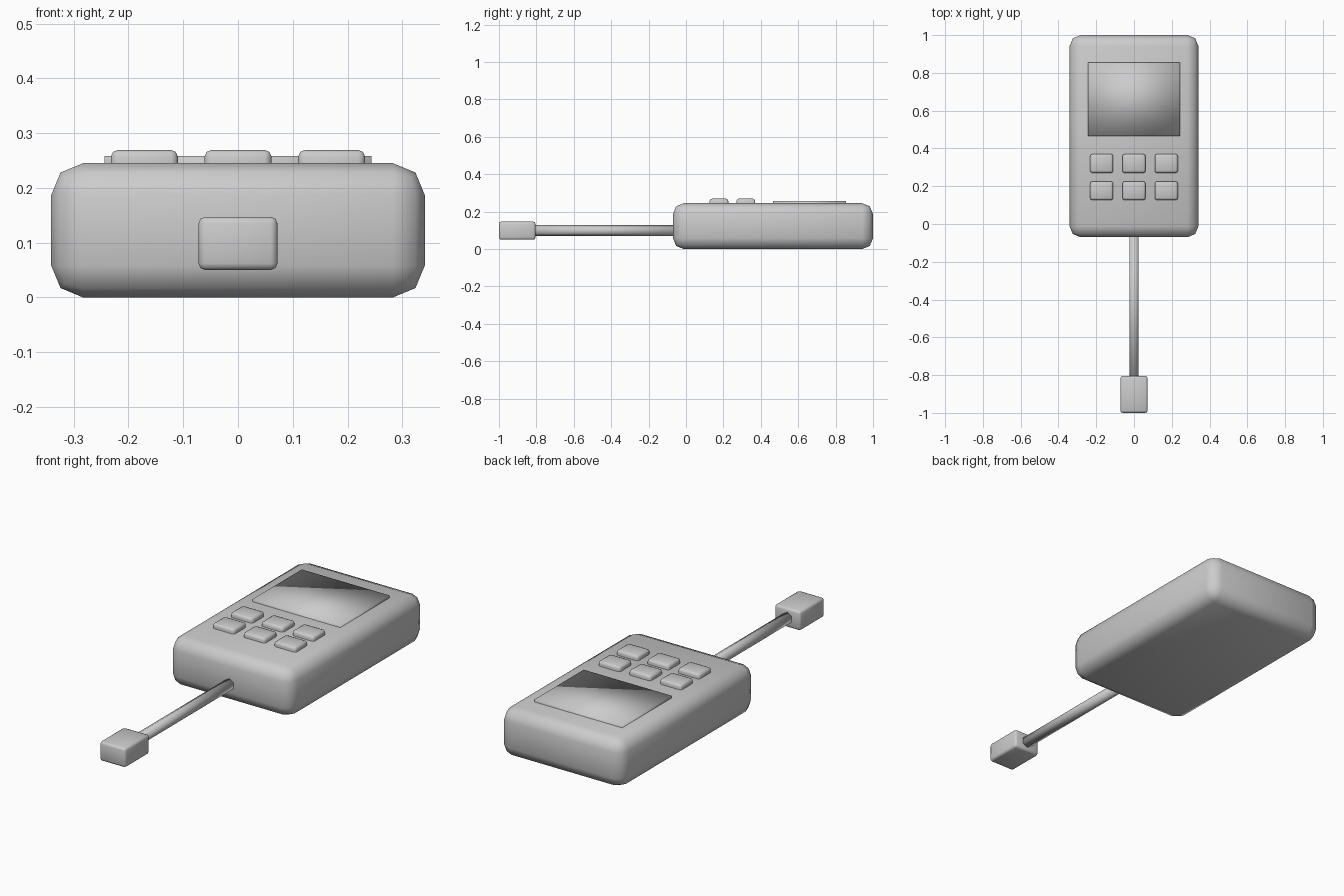
import bpy, math

if "Cube" in bpy.data.objects:
    bpy.data.objects.remove(bpy.data.objects["Cube"])

grey = bpy.data.materials.new("light grey")
grey.diffuse_color = (0.6, 0.6, 0.6, 1)
grey.use_nodes = True
grey.node_tree.nodes["Principled BSDF"].inputs["Base Color"].default_value = grey.diffuse_color


def finish(ob, name):
    ob.name = name
    ob.data.materials.append(grey)
    bpy.ops.object.shade_smooth()
    return ob


def box(name, x, y, z, bevel=0, segments=2):
    """Smooth box from (min, max) ranges, with optional rounded edges."""
    ranges = (x, y, z)
    bpy.ops.mesh.primitive_cube_add(size=1, location=[(a + b) / 2 for a, b in ranges])
    ob = bpy.context.object
    ob.scale = [b - a for a, b in ranges]
    bpy.ops.object.transform_apply(location=False, rotation=False, scale=True)
    if bevel:
        mod = ob.modifiers.new("rounded edges", 'BEVEL')
        mod.width = bevel
        mod.segments = segments
    return finish(ob, name)


# Handheld case
box("case", (-0.341, 0.341), (-0.07, 1.0), (0, 0.245), 0.058)

# Raised screen
box("screen", (-0.244, 0.244), (0.465, 0.856), (0.22, 0.258))

# Two rows of three keys
for row, y in enumerate((0.32, 0.176)):
    for col in (-1, 0, 1):
        x = col * 0.171
        box(f"key_{row + 1}_{col + 2}", (x - 0.061, x + 0.061),
            (y - 0.05, y + 0.05), (0.215, 0.269), 0.012)

# Hexagonal cable leaving the front end of the case
bpy.ops.mesh.primitive_cylinder_add(vertices=6, radius=0.029, depth=0.83,
                                    location=(0, -0.435, 0.0985),
                                    rotation=(math.pi / 2, 0, 0))
finish(bpy.context.object, "cable")

# Plug at the end of the cable
box("plug", (-0.072, 0.072), (-1.0, -0.805), (0.05, 0.147), 0.012)
